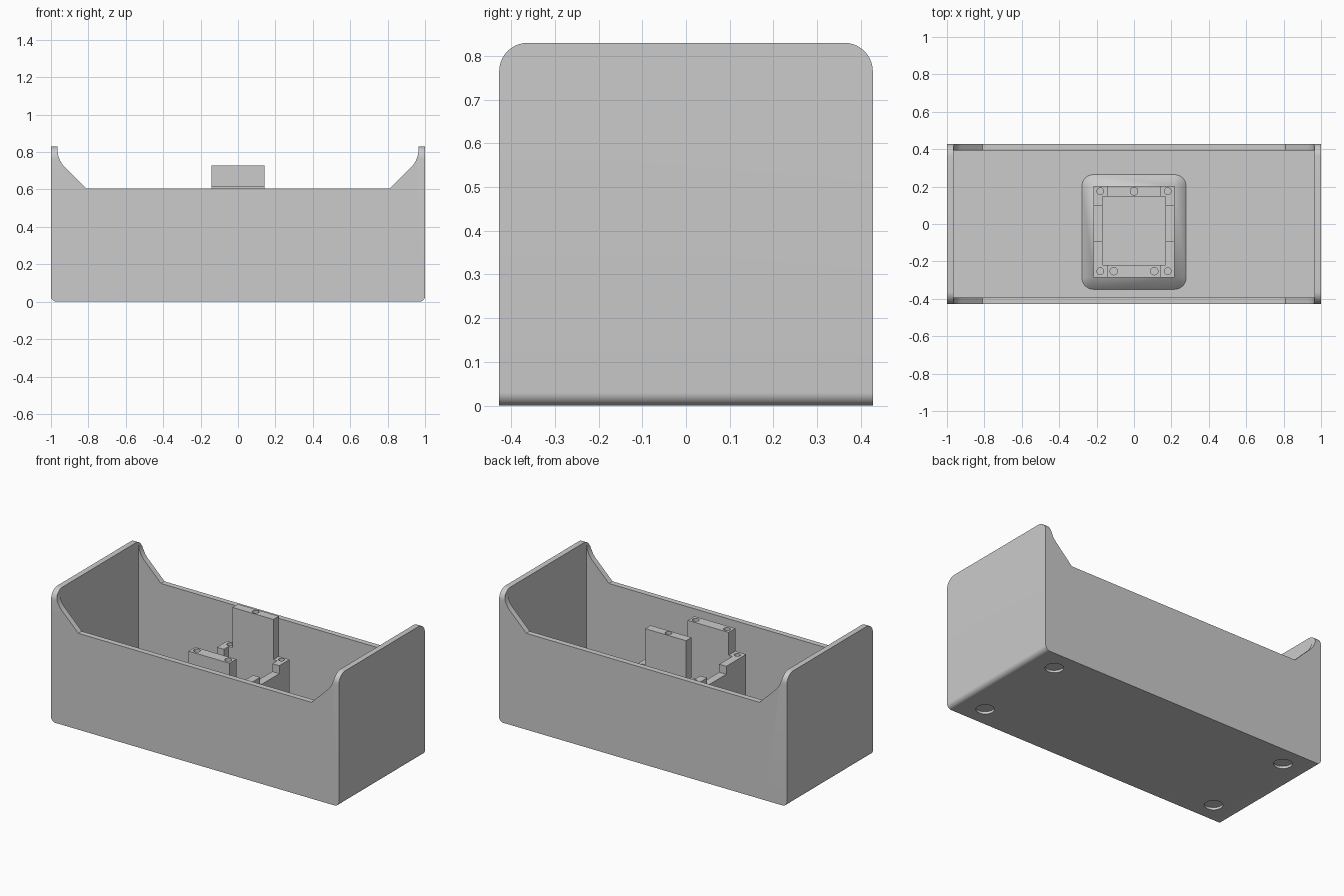
import bpy, bmesh, math
from mathutils import Vector

if "Cube" in bpy.data.objects:
    bpy.data.objects.remove(bpy.data.objects["Cube"])

W, D, H = 1.0, 0.4275, 0.83      # half width, half depth, height
WALL, RIM, FLOOR = 0.035, 0.605, 0.05

grey = bpy.data.materials.new("plain grey")
grey.use_nodes = True
colour = (0.6, 0.6, 0.6, 1)
grey.diffuse_color = colour
grey.node_tree.nodes["Principled BSDF"].inputs["Base Color"].default_value = colour


def finish(name, bm):
    bmesh.ops.recalc_face_normals(bm, faces=bm.faces)
    mesh = bpy.data.meshes.new(name)
    bm.to_mesh(mesh)
    bm.free()
    mesh.materials.append(grey)
    obj = bpy.data.objects.new(name, mesh)
    bpy.context.collection.objects.link(obj)
    return obj


def prism(name, points, axis, lo, hi):
    """Extrude a 2D outline along one axis."""
    def place(p, t):
        co = list(p)
        co.insert("xyz".index(axis), t)
        return co
    bm = bmesh.new()
    face = bm.faces.new([bm.verts.new(place(p, lo)) for p in points])
    geom = bmesh.ops.extrude_face_region(bm, geom=[face])["geom"]
    move = Vector(place((0, 0), hi - lo))
    bmesh.ops.translate(bm, vec=move, verts=[v for v in geom if isinstance(v, bmesh.types.BMVert)])
    return finish(name, bm)


def box(name, x, y, z):
    return prism(name, [(x[0], y[0]), (x[1], y[0]), (x[1], y[1]), (x[0], y[1])], "z", *z)


def arc(cx, cy, r, start, end, steps=10):
    angles = [math.radians(start + (end - start) * i / steps) for i in range(steps + 1)]
    return [(cx + r * math.cos(a), cy + r * math.sin(a)) for a in angles]


def cylinder(x, y, r, lo, hi):
    return prism("cutter", arc(x, y, r, 0, 350, 35), "z", lo, hi)


def combine(obj, cutter, operation="DIFFERENCE"):
    mod = obj.modifiers.new("cut", "BOOLEAN")
    mod.object, mod.operation, mod.solver = cutter, operation, "EXACT"
    bpy.context.view_layer.objects.active = obj
    bpy.ops.object.modifier_apply(modifier=mod.name)
    bpy.data.objects.remove(cutter)


def smooth(obj):
    bpy.ops.object.select_all(action="DESELECT")
    obj.select_set(True)
    bpy.context.view_layer.objects.active = obj
    bpy.ops.object.shade_smooth_by_angle(angle=math.radians(30))


# Shell: front outline with rounded lower edges and swept shoulders
R = 0.137
half = arc(W - 0.03, 0.03, 0.03, -90, 0, 8) + [(W, H), (W - WALL, H)]
half += arc(W - WALL - R, H - 0.015, R, 0, -45) + [(0.81, RIM)]
outline = half + [(-x, z) for x, z in reversed(half)]
shell = prism("box_shell", outline, "y", -D, D)

# Round the top corners of the end walls
r = 0.065
side = [(-D, -0.1), (D, -0.1)] + arc(D - r, H - r, r, 0, 90) + arc(r - D, H - r, r, 90, 180)
combine(shell, prism("cutter", side, "x", -1.2, 1.2), "INTERSECT")

# Hollow the inside and sink four foot recesses into the bottom
combine(shell, box("cutter", (WALL - W, W - WALL), (WALL - D, D - WALL), (FLOOR, 1.2)))
for sx in (-1, 1):
    for sy in (-1, 1):
        combine(shell, cylinder(sx * 0.83, sy * 0.3, 0.052, -0.1, 0.015))
smooth(shell)

# Holder foot: flared skirt with rounded corners
X, Y0, Y1, FLARE = 0.217, -0.287, 0.202, 0.062
IX, IY0, IY1 = 0.168, -0.22, 0.148
FOOT = FLOOR + FLARE
bm = bmesh.new()
for cx, cy, a in ((X, Y1, 0), (-X, Y1, 90), (-X, Y0, 180), (X, Y0, 270)):
    bm.verts.new((cx, cy, FOOT))
    for px, py in arc(cx, cy, FLARE, a, a + 90, 8):
        bm.verts.new((px, py, FLOOR))
bmesh.ops.convex_hull(bm, input=bm.verts)
bmesh.ops.dissolve_limit(bm, angle_limit=0.01, verts=bm.verts, edges=bm.edges)
foot = finish("holder_foot", bm)
combine(foot, box("cutter", (-IX, IX), (IY0, IY1), (0, 1)))
smooth(foot)

# Holder walls: front and back plates rise above the corner posts
POST, RAIL, PX = 0.475, 0.425, 0.142
front = box("front_plate", (-PX, PX), (Y0, IY0), (FOOT, 0.618))
back = box("back_plate", (-PX, PX), (IY1, Y1), (FOOT, 0.727))
for x in (-0.108, 0.108):
    combine(front, cylinder(x, -0.252, 0.02, 0.55, 0.8))
combine(back, cylinder(0, 0.175, 0.02, 0.66, 0.8))

for name, s in (("right", -1), ("left", 1)):
    def span(a, b):
        return sorted((s * a, s * b))
    # L-shaped posts at the corners, with a screw hole each
    for end, y0, y1, hy in (("front", Y0, -0.09, -0.252), ("back", 0.1, Y1, 0.175)):
        ys = sorted((IY0 if end == "front" else IY1, Y0 if end == "front" else Y1))
        post = box(f"{end}_{name}_post", span(IX, X), (y0, y1), (FOOT, POST))
        combine(post, box("cutter", span(0, X + 0.1), ys, (0, 1)))
        corner = box(f"{end}_{name}_corner", span(PX, X), ys, (FOOT, POST))
        combine(corner, cylinder(s * 0.18, hy, 0.018, 0.4, 0.6))
    # Lower rail between the posts
    box(f"{name}_rail", span(IX, X), (-0.09, 0.1), (FOOT, RAIL))
